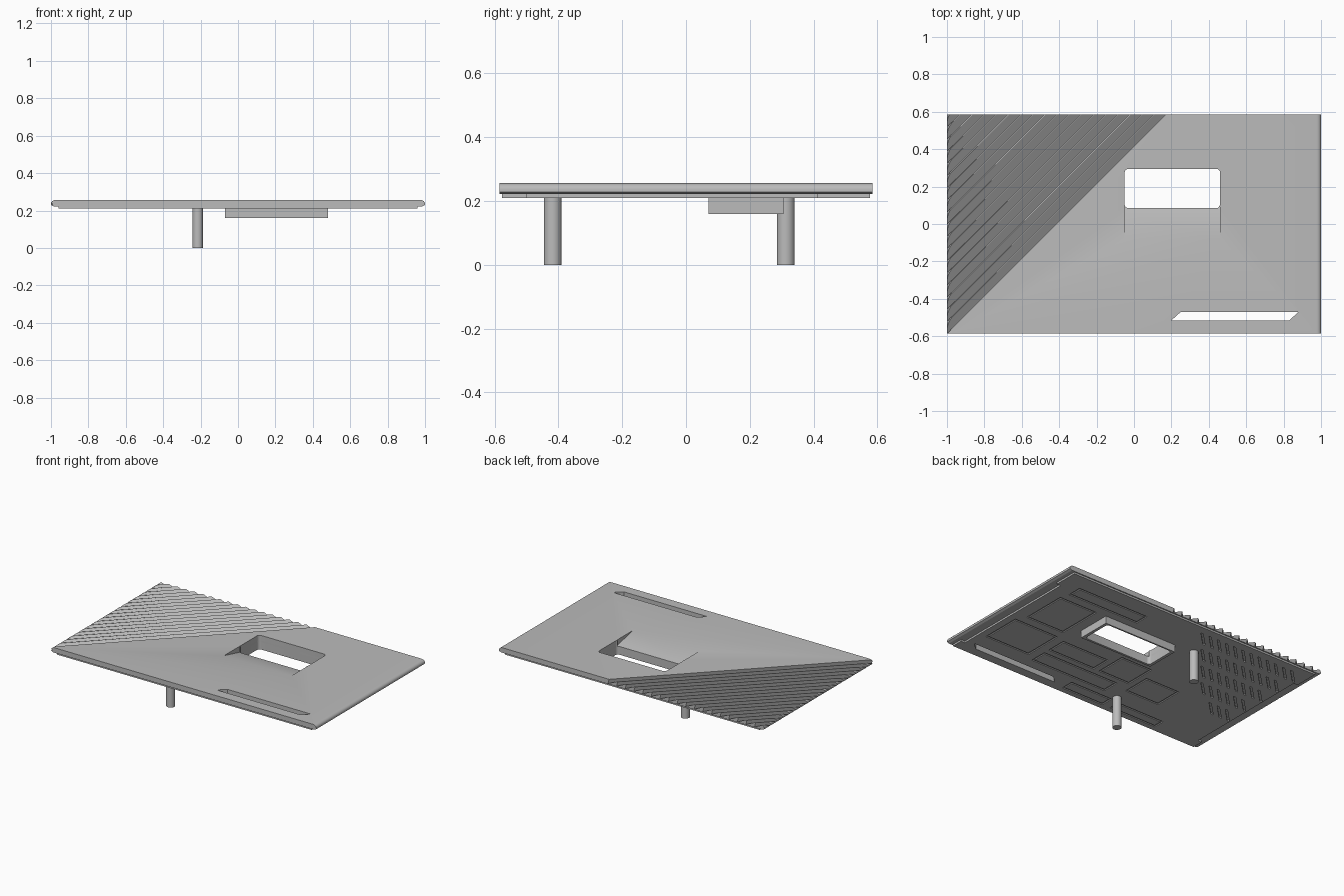
import bpy, bmesh, math
from mathutils import Vector

if "Cube" in bpy.data.objects:
    bpy.data.objects.remove(bpy.data.objects["Cube"])

grey = bpy.data.materials.new("light_grey")
grey.diffuse_color = (0.5, 0.5, 0.5, 1)
grey.use_nodes = True
grey.node_tree.nodes["Principled BSDF"].inputs["Base Color"].default_value = grey.diffuse_color


def finish(name, bm):
    bmesh.ops.recalc_face_normals(bm, faces=bm.faces[:])
    me = bpy.data.meshes.new(name)
    bm.to_mesh(me)
    bm.free()
    me.materials.append(grey)
    ob = bpy.data.objects.new(name, me)
    bpy.context.collection.objects.link(ob)
    return ob


def add_prism(bm, points, offset):
    """Sweep a closed loop of 3D points along an offset."""
    face = bm.faces.new([bm.verts.new(p) for p in points])
    res = bmesh.ops.extrude_face_region(bm, geom=[face], use_keep_orig=True)
    bmesh.ops.translate(bm, vec=Vector(offset),
                        verts=[g for g in res["geom"] if isinstance(g, bmesh.types.BMVert)])


def prism(name, points, offset):
    bm = bmesh.new()
    add_prism(bm, points, offset)
    return finish(name, bm)


def slab(name, outline, z0, z1):
    return prism(name, [(x, y, z0) for x, y in outline], (0, 0, z1 - z0))


def cut(target, cutter, keep=False):
    mod = target.modifiers.new("cut", "BOOLEAN")
    mod.operation = "DIFFERENCE"
    mod.solver = "EXACT"
    mod.object = cutter
    bpy.context.view_layer.update()
    dg = bpy.context.evaluated_depsgraph_get()
    me = bpy.data.meshes.new_from_object(target.evaluated_get(dg))
    target.modifiers.clear()
    target.data = me
    if not keep:
        bpy.data.objects.remove(cutter)


def rounded(x0, x1, y0, y1, r, n=5):
    pts = []
    for k, (cx, cy) in enumerate([(x1 - r, y1 - r), (x0 + r, y1 - r),
                                  (x0 + r, y0 + r), (x1 - r, y0 + r)]):
        for i in range(n + 1):
            a = math.pi / 2 * (k + i / n)
            pts.append((cx + r * math.cos(a), cy + r * math.sin(a)))
    return pts


def rect(x0, x1, y0, y1):
    return [(x0, y0), (x1, y0), (x1, y1), (x0, y1)]


def smooth(ob, angle=30):
    bpy.ops.object.select_all(action="DESELECT")
    ob.select_set(True)
    bpy.context.view_layer.objects.active = ob
    bpy.ops.object.shade_smooth_by_angle(angle=math.radians(angle))


# Top plate with rounded left and right ends
W, D, LOW, TOP = 1.0, 0.585, 0.222, 0.256
side = [(0.985, LOW), (W, 0.229)]
for i in range(7):
    a = math.pi / 2 * i / 6
    side.append((0.975 + 0.025 * math.cos(a), 0.236 + 0.020 * math.sin(a)))
profile = side + [(-x, z) for x, z in reversed(side)]
plate = prism("top_plate", [(x, -D, z) for x, z in profile], (0, 2 * D, 0))

# Thin underside layer, set in along its right and left ends
half = [(0.96, -0.577), (0.96, -0.5), (0.93, -0.5), (0.93, 0.41), (0.96, 0.41), (0.96, 0.577)]
under = slab("underside_layer", half + [(-x, y) for x, y in reversed(half)], 0.21, LOW)

# Housing below the window
housing = slab("window_housing", rect(-0.07, 0.48, 0.07, 0.305), 0.16, 0.211)

# Window, entry ramp and slanted slot
window = slab("window_cutter", rounded(-0.05, 0.46, 0.085, 0.295, 0.02), 0.1, 0.3)
ramp = prism("ramp_cutter", [(-0.05, -0.08, TOP), (-0.05, 0.09, 0.215),
                             (-0.05, 0.09, 0.28), (-0.05, -0.08, 0.28)], (0.51, 0, 0))
slot = slab("slot_cutter", [(0.2, -0.515), (0.83, -0.515), (0.88, -0.47), (0.25, -0.47)], 0.1, 0.3)
for part in (plate, under, housing):
    cut(part, window, keep=True)
for part in (plate, under):
    cut(part, ramp, keep=True)
    cut(part, slot, keep=True)
for c in (window, ramp, slot):
    bpy.data.objects.remove(c)

# Saw-tooth ridges over the corner, parallel to the diagonal edge
R = math.sqrt(0.5)
TEETH = 18
pitch = 2 * D * R / TEETH
lean = 0.006


def diagonal(s, t, z):
    """s = distance from the diagonal edge, t = distance along it."""
    return (-1 - s * R + t * R, -D + s * R + t * R, z)


bm = bmesh.new()
for i in range(TEETH):
    s = i * pitch - lean
    loop = [(s, 0.225), (s + lean + pitch * 0.95, 0.2575), (s + lean, 0.2575)]
    add_prism(bm, [diagonal(a, -1.2, z) for a, z in loop], (3.6 * R, 3.6 * R, 0))
cut(plate, finish("ridge_cutter", bm))

# Rows of short diagonal vents under the ridged corner
bm = bmesh.new()
for row in range(5):
    y = -0.2 + row * 0.155
    for col in range(14):
        x = -0.93 + col * 0.065
        if x + 0.1 > y - 0.415 - 0.04 or (row == 4 and col > 11):
            continue
        add_prism(bm, [(x, y, 0.2), (x + 0.018, y, 0.2), (x + 0.118, y + 0.1, 0.2),
                       (x + 0.1, y + 0.1, 0.2)], (0, 0, 0.019))

# Outlined panels engraved in the underside
panels = [(0.28, 0.82, 0.36, 0.46), (0.55, 0.84, -0.02, 0.3), (0.12, 0.48, -0.24, -0.1),
          (0.54, 0.88, -0.36, -0.08), (-0.16, 0.08, -0.24, -0.02), (-0.1, 0.48, -0.4, -0.28),
          (-0.46, -0.2, -0.32, -0.12), (-0.62, -0.26, -0.54, -0.46), (-0.2, 0.12, -0.54, -0.45)]
g = 0.012
for x0, x1, y0, y1 in panels:
    rings = [[[bm.verts.new((x, y, z)) for x, y in rect(x0 + d, x1 - d, y0 + d, y1 - d)]
              for d in (0, g)] for z in (0.2, 0.216)]
    for k in range(4):
        n = (k + 1) % 4
        for a, b in ((rings[0][0], rings[0][1]), (rings[1][0], rings[1][1]),
                     (rings[0][0], rings[1][0]), (rings[0][1], rings[1][1])):
            bm.faces.new((a[k], a[n], b[n], b[k]))
cut(under, finish("engraving_cutter", bm))

# Two support posts
for label, y in (("front", -0.418), ("back", 0.313)):
    bm = bmesh.new()
    bmesh.ops.create_cone(bm, cap_ends=True, segments=32, radius1=0.028, radius2=0.028, depth=0.212)
    bmesh.ops.translate(bm, vec=(-0.215, y, 0.106), verts=bm.verts[:])
    smooth(finish(label + "_post", bm))

for part in (plate, housing):
    smooth(part, 25)
